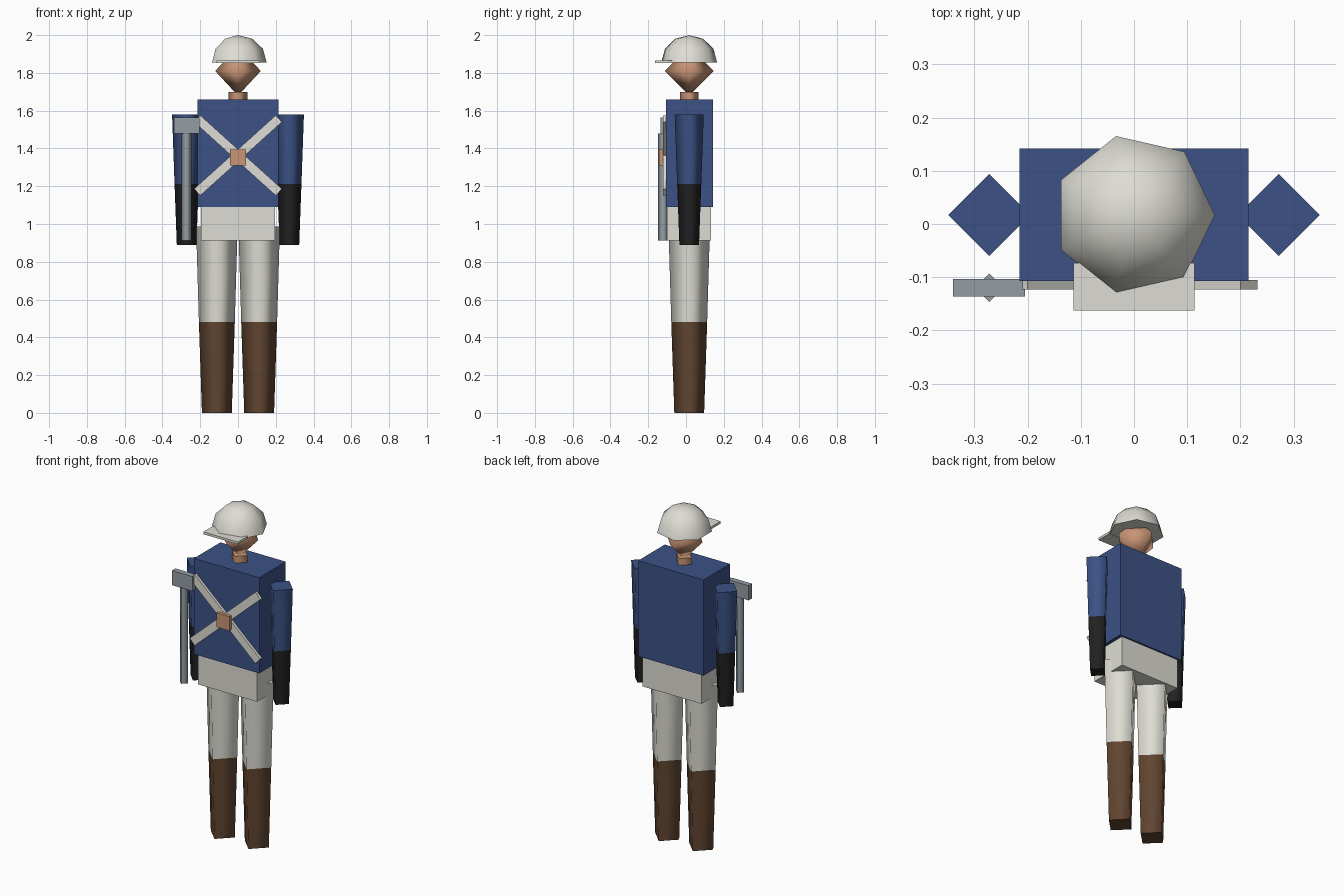
import bpy
import bmesh
from math import sin, cos, pi, radians
from mathutils import Matrix

if "Cube" in bpy.data.objects:
    bpy.data.objects.remove(bpy.data.objects["Cube"], do_unlink=True)


def material(name, rgb):
    m = bpy.data.materials.new(name)
    m.use_nodes = True
    m.diffuse_color = (*rgb, 1)
    m.node_tree.nodes["Principled BSDF"].inputs["Base Color"].default_value = (*rgb, 1)
    return m


white = material("off_white", (0.73, 0.72, 0.66))
blue = material("coat_blue", (0.045, 0.085, 0.24))
skin = material("skin_tan", (0.58, 0.30, 0.18))
brown = material("boot_brown", (0.12, 0.06, 0.03))
black = material("glove_black", (0.015, 0.015, 0.015))
steel = material("steel_grey", (0.30, 0.34, 0.37))

MID_Y = 0.017  # depth of the body axis


def finish(name, bm, mat):
    bmesh.ops.recalc_face_normals(bm, faces=bm.faces)
    mesh = bpy.data.meshes.new(name)
    bm.to_mesh(mesh)
    bm.free()
    mesh.materials.append(mat)
    obj = bpy.data.objects.new(name, mesh)
    bpy.context.collection.objects.link(obj)
    return obj


def box(name, mat, x, y, z, tilt=0):
    """Box from (min, max) ranges, optionally tilted about the front axis."""
    bm = bmesh.new()
    mid = [sum(r) / 2 for r in (x, y, z)]
    size = [r[1] - r[0] for r in (x, y, z)]
    mat4 = (Matrix.Translation(mid) @ Matrix.Rotation(tilt, 4, "Y")
            @ Matrix.Diagonal((*size, 1)))
    bmesh.ops.create_cube(bm, size=1, matrix=mat4)
    return finish(name, bm, mat)


def lathe(name, mat, profile, sides=4, x=0, y=MID_Y, squash=1):
    """Smooth-sided solid from (radius, height) rings with crisp flat caps."""
    bm = bmesh.new()
    rings = []
    for r, z in profile:
        count = sides if r > 0 else 1
        rings.append([bm.verts.new((x + squash * r * cos(2 * pi * i / sides),
                                    y + r * sin(2 * pi * i / sides), z))
                      for i in range(count)])
    for low, high in zip(rings, rings[1:]):
        for i in range(sides):
            quad = [low[i % len(low)], low[(i + 1) % len(low)],
                    high[(i + 1) % len(high)], high[i % len(high)]]
            bm.faces.new(list(dict.fromkeys(quad))).smooth = True
    for ring in (rings[0], rings[-1]):
        if len(ring) > 1:
            cap = bm.faces.new(ring)
            for e in cap.edges:
                e.smooth = False
    return finish(name, bm, mat)


# Torso, hips and neck
box("coat", blue, (-0.215, 0.215), (-0.107, 0.142), (1.09, 1.66))
box("hips", white, (-0.195, 0.195), (-0.1, 0.132), (0.913, 1.09))
lathe("neck", skin, [(0.05, 1.65), (0.05, 1.70)])

# Head and helmet
lathe("head", skin, [(0, 1.68), (0.13, 1.81), (0, 1.94)], squash=0.93)
dome = [(0.152 * cos(radians(a)), 1.855 + 0.145 * sin(radians(a))) for a in (0, 30, 60)]
lathe("helmet", white, dome + [(0, 2.0)], sides=7)
box("helmet_brim", white, (-0.114, 0.114), (-0.163, -0.073), (1.852, 1.866))

# Arms and legs
for side, s in (("left", 1), ("right", -1)):
    lathe(side + "_sleeve", blue, [(0.064, 1.213), (0.077, 1.58)], x=s * 0.272)
    lathe(side + "_glove", black, [(0.052, 0.89), (0.064, 1.213)], x=s * 0.272)
    lathe(side + "_trouser_leg", white, [(0.095, 0.48), (0.11, 0.988)], x=s * 0.112)
    lathe(side + "_boot", brown, [(0.079, 0), (0.095, 0.48)], x=s * 0.112)

# Crossed chest straps and buckle
for name, s in (("rising_strap", -1), ("falling_strap", 1)):
    box(name, white, (-0.291, 0.291), (-0.123, -0.105), (1.339, 1.387),
        tilt=s * radians(42))
box("buckle", skin, (-0.042, 0.042), (-0.142, -0.12), (1.31, 1.395))

# Hammer
box("hammer_head", steel, (-0.34, -0.205), (-0.136, -0.103), (1.478, 1.565))
lathe("hammer_handle", steel, [(0.027, 0.913), (0.027, 1.48)], x=-0.272, y=-0.12)
